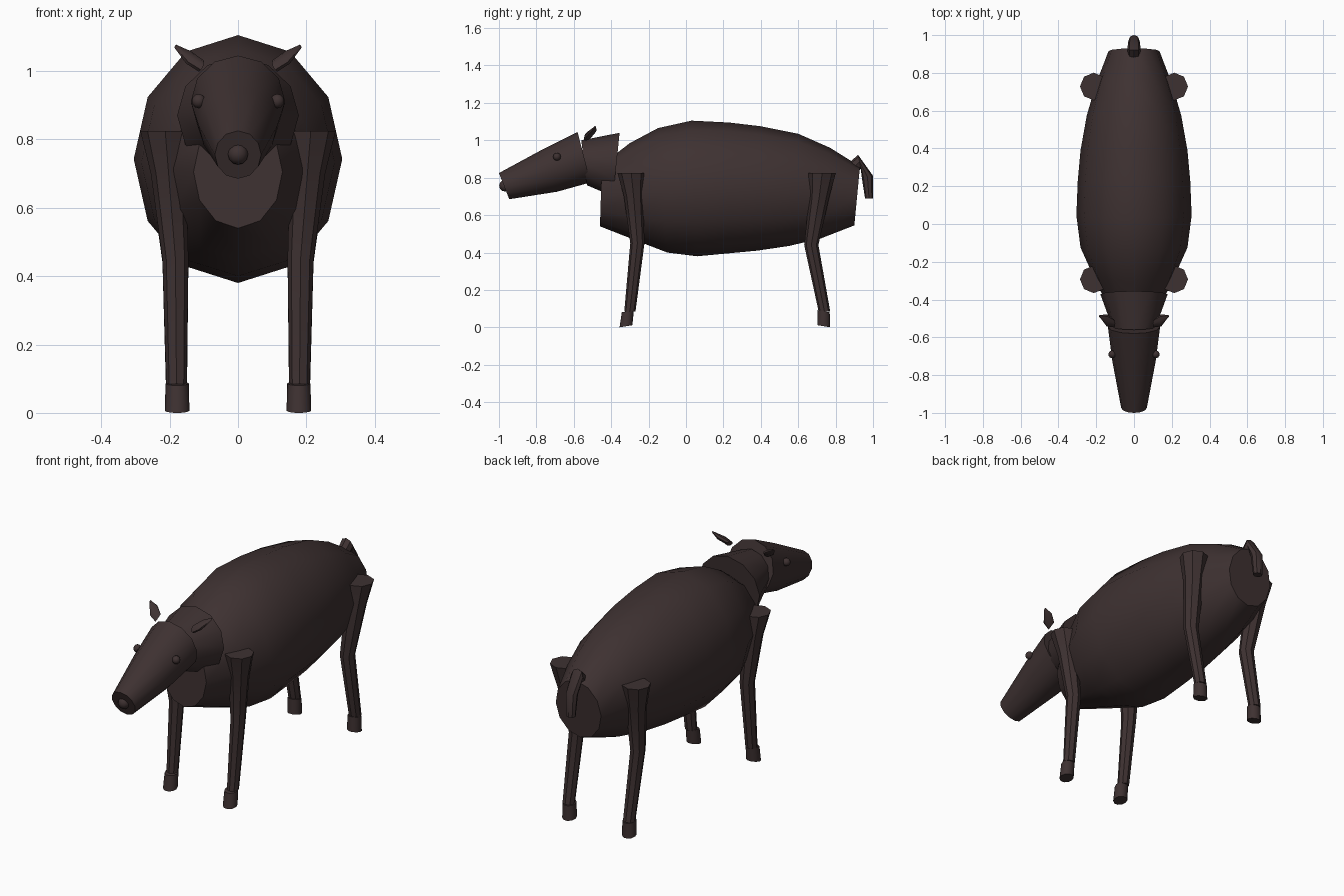
import bpy, bmesh, math
from mathutils import Vector

if "Cube" in bpy.data.objects:
    bpy.data.objects.remove(bpy.data.objects["Cube"])

hide = bpy.data.materials.new("dark brown hide")
hide.diffuse_color = (0.048, 0.031, 0.031, 1)
hide.use_nodes = True
hide.node_tree.nodes["Principled BSDF"].inputs["Base Color"].default_value = hide.diffuse_color


def finish(name, bm):
    bmesh.ops.recalc_face_normals(bm, faces=bm.faces)
    me = bpy.data.meshes.new(name)
    bm.to_mesh(me)
    bm.free()
    me.materials.append(hide)
    ob = bpy.data.objects.new(name, me)
    bpy.context.collection.objects.link(ob)
    bpy.ops.object.select_all(action='DESELECT')
    ob.select_set(True)
    bpy.context.view_layer.objects.active = ob
    bpy.ops.object.shade_smooth_by_angle(angle=math.radians(40))
    return ob


def loft(name, rings, sides):
    """rings: (centre, half-axis u, half-axis v), capped at both ends"""
    bm = bmesh.new()
    loops = []
    for c, u, v in rings:
        c, u, v = Vector(c), Vector(u), Vector(v)
        loops.append([bm.verts.new(c + u * math.cos(a) + v * math.sin(a))
                      for a in (2 * math.pi * i / sides for i in range(sides))])
    for a, b in zip(loops, loops[1:]):
        for i in range(sides):
            j = (i + 1) % sides
            bm.faces.new((a[i], a[j], b[j], b[i]))
    bm.faces.new(loops[0])
    bm.faces.new(loops[-1])
    return finish(name, bm)


def barrel(name, sections, sides=12):
    """sections: (bottom y, bottom z, top y, top z, half width)"""
    loft(name, [((0, (yb + yt) / 2, (zb + zt) / 2), (w, 0, 0),
                 (0, (yt - yb) / 2, (zt - zb) / 2))
                for yb, zb, yt, zt, w in sections], sides)


def limb(name, points, side=1, sides=8):
    """points: (x, y, z, radius) stacked in level rings"""
    loft(name, [((side * x, y, z), (r, 0, 0), (0, r, 0)) for x, y, z, r in points], sides)


def ball(name, pos, r):
    bm = bmesh.new()
    bmesh.ops.create_uvsphere(bm, u_segments=10, v_segments=6, radius=r)
    bmesh.ops.translate(bm, verts=bm.verts, vec=pos)
    finish(name, bm)


# Body, neck and head
barrel("body", [(-.46, .54, -.45, .87, .13), (-.23, .45, -.30, .985, .22),
                (-.10, .40, -.15, 1.065, .283), (.06, .38, .03, 1.105, .305),
                (.22, .395, .23, 1.095, .298), (.38, .41, .40, 1.075, .283),
                (.55, .435, .60, 1.035, .25), (.72, .475, .77, .96, .20),
                (.90, .545, .93, .86, .135)])
barrel("neck", [(-.39, .70, -.355, 1.04, .178), (-.53, .76, -.56, 1.0, .115)])
barrel("head", [(-.51, .775, -.58, 1.045, .138), (-.69, .725, -.76, .955, .115),
                (-.945, .685, -1.0, .825, .068)])
ball("nose", (0, -.968, .757), .031)

# Tail
barrel("tail", [(.90, .80, .86, .87, .03), (.935, .85, .92, .922, .035),
                (.94, .80, 1.0, .81, .03), (.957, .69, 1.0, .69, .025)], 8)

for s, word in ((-1, "right"), (1, "left")):
    # Eyes and ears
    ball(word + "_eye", (s * .115, -.69, .912), .021)
    loft(word + "_ear", [((s * .108, -.525, 1.015), (0, .022, .012), (s * .009, .004, -.012)),
                         ((s * .145, -.51, 1.04), (0, .032, .014), (s * .009, .004, -.012)),
                         ((s * .183, -.487, 1.072), (0, .004, .003), (s * .003, 0, -.004))], 8)
    # Legs
    limb(word + "_front_leg", [(.213, -.293, .825, .073), (.203, -.28, .70, .052),
                               (.183, -.26, .45, .038), (.18, -.30, .085, .030)], s)
    limb(word + "_back_leg", [(.213, .728, .825, .073), (.203, .713, .70, .054),
                              (.183, .670, .44, .038), (.18, .74, .085, .031)], s)
    # Hooves, tipped in line with the lower legs
    for part, y, tilt in (("front", -.316, .006), ("back", .733, -.006)):
        lean = -.01 if part == "front" else .01
        loft(f"{word}_{part}_hoof",
             [((s * .178, y - lean * (.5 if part == "front" else -.3), .086),
               (.034, 0, 0), (0, .034, tilt)),
              ((s * .178, y + lean * (.5 if part == "front" else .3), .006),
               (.036, 0, 0), (0, .036, tilt))], 10)
